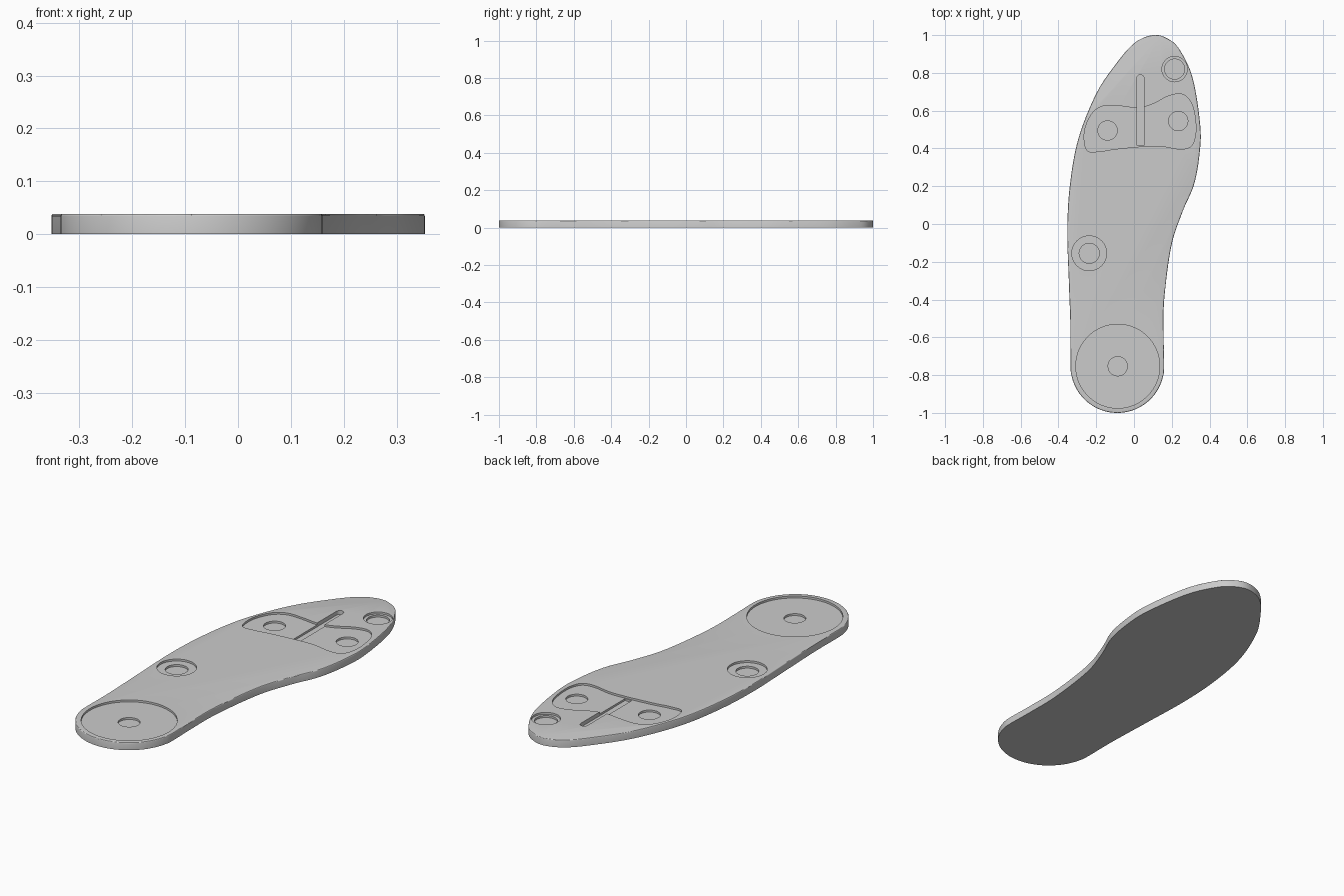
import bpy, bmesh
from math import sin, cos, pi, radians

if "Cube" in bpy.data.objects:
    bpy.data.objects.remove(bpy.data.objects["Cube"])

HEIGHT = 0.038   # slab thickness
STEP = 0.01      # depth of each recess level


def spline(pts, n=8):
    """Closed smooth curve through a few points."""
    out, c = [], len(pts)
    for i in range(c):
        a, b, d, e = (pts[(i + k - 1) % c] for k in range(4))
        for j in range(n):
            t = j / n
            out.append(tuple(0.5 * (2 * b[k] + (d[k] - a[k]) * t
                       + (2 * a[k] - 5 * b[k] + 4 * d[k] - e[k]) * t * t
                       + (3 * b[k] - a[k] - 3 * d[k] + e[k]) * t ** 3) for k in (0, 1)))
    return out


def arc(cx, cy, r, start, end, n):
    return [(cx + r * cos(radians(start + (end - start) * i / n)),
             cy + r * sin(radians(start + (end - start) * i / n))) for i in range(n + 1)]


def circle(cx, cy, r, n=64):
    return arc(cx, cy, r, 0, 360, n)[:-1]


def prism(name, pts, z0, z1, bevel=0):
    bm = bmesh.new()
    face = bm.faces.new([bm.verts.new((x, y, z0)) for x, y in pts])
    new = bmesh.ops.extrude_face_region(bm, geom=[face])["geom"]
    top = [g for g in new if isinstance(g, bmesh.types.BMVert)]
    bmesh.ops.translate(bm, verts=top, vec=(0, 0, z1 - z0))
    bmesh.ops.recalc_face_normals(bm, faces=bm.faces[:])
    if bevel:
        rim = [e for e in bm.edges if all(v in top for v in e.verts)]
        bmesh.ops.bevel(bm, geom=rim, offset=bevel, segments=3, profile=0.5, affect='EDGES')
    mesh = bpy.data.meshes.new(name)
    bm.to_mesh(mesh)
    bm.free()
    obj = bpy.data.objects.new(name, mesh)
    bpy.context.collection.objects.link(obj)
    return obj


# Sole slab: side points from heel to toe and back, closed by a round heel
outline = [(0.157, -0.6), (0.16, -0.4), (0.197, -0.12), (0.255, 0.06), (0.318, 0.21),
           (0.348, 0.38), (0.35, 0.53), (0.31, 0.775), (0.24, 0.925), (0.175, 0.983),
           (0.1, 1.0), (0.005, 0.96), (-0.09, 0.855), (-0.2, 0.69), (-0.295, 0.45),
           (-0.34, 0.2), (-0.353, -0.04), (-0.345, -0.3), (-0.336, -0.56)]
outline += arc(-0.088, -0.752, 0.248, 180, 360, 14)
sole = prism("sole", spline(outline), 0, HEIGHT, 0.004)

# Forefoot pad recess: a soft two-lobed shape
pad = [(-0.25, 0.392), (-0.262, 0.49), (-0.222, 0.585), (-0.161, 0.625), (-0.077, 0.625),
       (0.021, 0.615), (0.101, 0.636), (0.184, 0.678), (0.255, 0.687), (0.304, 0.64),
       (0.325, 0.552), (0.325, 0.468), (0.3, 0.41), (0.239, 0.397), (0.142, 0.413),
       (0.049, 0.411), (-0.097, 0.397), (-0.184, 0.384)]

# Slot running forward out of the pad
slot = [(0.053, 0.415)] + arc(0.034, 0.771, 0.019, 0, 180, 12) + [(0.015, 0.415)]

# Cutters: name, profile, number of levels deep
cuts = [("heel_recess", circle(-0.086, -0.753, 0.222, 96), 1),
        ("heel_hole", circle(-0.086, -0.753, 0.051), 2),
        ("arch_recess", circle(-0.237, -0.155, 0.092), 1),
        ("arch_hole", circle(-0.237, -0.155, 0.053), 2),
        ("toe_recess", circle(0.215, 0.82, 0.067), 1),
        ("toe_hole", circle(0.215, 0.82, 0.053), 2),
        ("pad_recess", spline(pad), 1),
        ("outer_pad_hole", circle(-0.14, 0.495, 0.051), 2),
        ("inner_pad_hole", circle(0.234, 0.545, 0.051), 2),
        ("pad_slot", slot, 2)]
for name, pts, levels in cuts:
    cutter = prism(name + "_cutter", pts, HEIGHT - STEP * levels, HEIGHT + 0.05)
    cutter.hide_render = True
    mod = sole.modifiers.new(name, 'BOOLEAN')
    mod.operation, mod.solver, mod.object = 'DIFFERENCE', 'EXACT', cutter
    bpy.context.view_layer.objects.active = sole
    bpy.ops.object.modifier_apply(modifier=name)
    bpy.data.objects.remove(cutter, do_unlink=True)

bpy.ops.object.select_all(action='DESELECT')
sole.select_set(True)
bpy.context.view_layer.objects.active = sole
bpy.ops.object.shade_smooth_by_angle(angle=radians(30))
